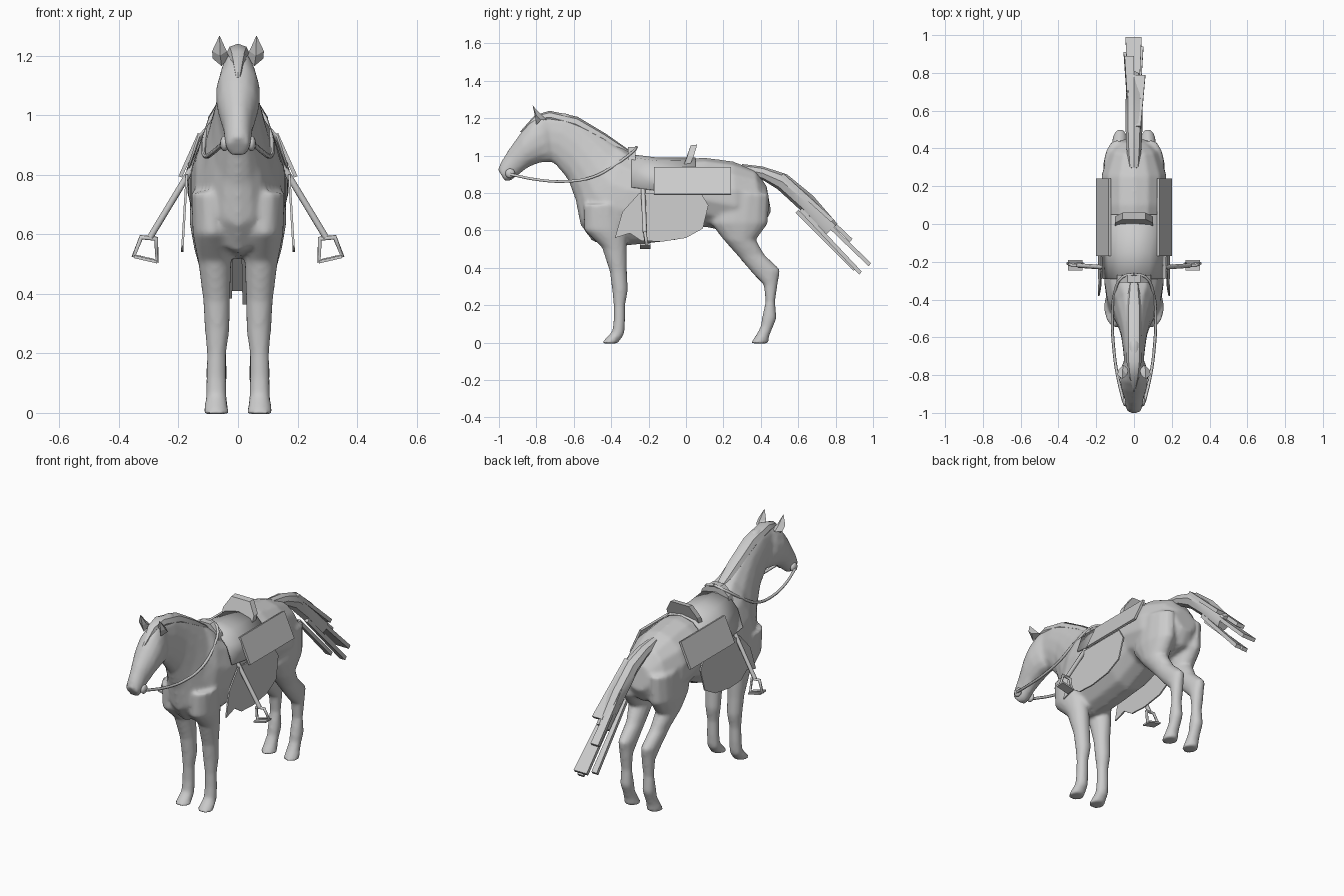
import bpy, bmesh, math
from mathutils import Vector

if "Cube" in bpy.data.objects:
    bpy.data.objects.remove(bpy.data.objects["Cube"])

grey = bpy.data.materials.new("plain grey")
grey.diffuse_color = (0.6, 0.6, 0.6, 1)
grey.use_nodes = True
grey.node_tree.nodes["Principled BSDF"].inputs["Base Color"].default_value = grey.diffuse_color


def finish(name, bm, smooth=True):
    bmesh.ops.recalc_face_normals(bm, faces=bm.faces)
    me = bpy.data.meshes.new(name)
    bm.to_mesh(me)
    bm.free()
    ob = bpy.data.objects.new(name, me)
    bpy.context.collection.objects.link(ob)
    me.materials.append(grey)
    if smooth:
        bpy.context.view_layer.objects.active = ob
        ob.select_set(True)
        bpy.ops.object.shade_smooth_by_angle(angle=math.radians(40))
        ob.select_set(False)
    return ob


def loft(bm, rings, cx=None, side=1, n=14):
    """Skin elliptical rings given as (y1, z1, y2, z2, half width, x)."""
    prev = None
    for i, r in enumerate(rings):
        a, b = Vector((0, r[0], r[1])), Vector((0, r[2], r[3]))
        x = r[5] * side if len(r) > 5 else 0
        mid, ax = (a + b) / 2, (b - a) / 2
        ring = []
        for k in range(n):
            t = 2 * math.pi * k / n
            ring.append(bm.verts.new(mid + ax * math.cos(t)
                        + Vector((x + r[4] * math.sin(t), 0, 0))))
        if prev:
            for k in range(n):
                bm.faces.new((prev[k], prev[(k + 1) % n], ring[(k + 1) % n], ring[k]))
        if i in (0, len(rings) - 1):
            bm.faces.new(ring)
        prev = ring


def slab(name, pts, offset):
    """Thin closed plate from a polygon, extruded by an offset vector."""
    bm = bmesh.new()
    f = bm.faces.new([bm.verts.new(p) for p in pts])
    ext = bmesh.ops.extrude_face_region(bm, geom=[f], use_keep_orig=True)
    vs = [v for v in ext["geom"] if isinstance(v, bmesh.types.BMVert)]
    bmesh.ops.translate(bm, verts=vs, vec=offset)
    return finish(name, bm, False)


def tube(name, pts, radius, kind='POLY', cyclic=False):
    cu = bpy.data.curves.new(name, 'CURVE')
    cu.dimensions = '3D'
    cu.bevel_depth = radius
    cu.bevel_resolution = 1
    cu.resolution_u = 4
    cu.use_fill_caps = True
    sp = cu.splines.new(kind)
    if kind == 'BEZIER':
        sp.bezier_points.add(len(pts) - 1)
        for p, q in zip(sp.bezier_points, pts):
            p.co = q
            p.handle_left_type = p.handle_right_type = 'AUTO'
    else:
        sp.points.add(len(pts) - 1)
        for p, q in zip(sp.points, pts):
            p.co = (*q, 1)
    sp.use_cyclic_u = cyclic
    cu.materials.append(grey)
    ob = bpy.data.objects.new(name, cu)
    bpy.context.collection.objects.link(ob)
    return ob


# Horse body: torso, neck, head and legs fused into one skin
bm = bmesh.new()
loft(bm, [(.455, .70, .43, .84, .07), (.41, .62, .37, .925, .13),
          (.27, .58, .25, .97, .175), (.10, .62, .10, .99, .172),
          (-.05, .55, -.05, .98, .17), (-.2, .53, -.2, .985, .165),
          (-.35, .515, -.28, 1.01, .16), (-.5, .54, -.33, 1.045, .145),
          (-.565, .63, -.37, 1.065, .115), (-.59, .76, -.45, 1.12, .09),
          (-.63, .87, -.54, 1.18, .07), (-.70, .955, -.64, 1.23, .058),
          (-.76, .98, -.75, 1.235, .05)])
loft(bm, [(-.69, .99, -.73, 1.235, .045), (-.72, .965, -.79, 1.22, .066),
          (-.78, .962, -.84, 1.175, .076), (-.84, .94, -.885, 1.12, .07),
          (-.90, .895, -.95, 1.03, .05), (-.93, .87, -.99, .965, .045),
          (-.965, .86, -1.005, .925, .04)])
for s in (-1, 1):
    loft(bm, [(-.55, .74, -.33, .74, .068, .09), (-.545, .6, -.32, .6, .065, .088),
              (-.45, .51, -.315, .5, .056, .078), (-.408, .38, -.315, .38, .046, .072),
              (-.395, .28, -.31, .28, .042, .07), (-.387, .2, -.325, .2, .033, .072),
              (-.387, .12, -.325, .12, .034, .073), (-.395, .06, -.33, .045, .036, .073),
              (-.455, -.004, -.365, -.004, .043, .073)], side=s)
    loft(bm, [(.16, .80, .445, .80, .07, .09), (.13, .64, .44, .64, .072, .092),
              (.20, .55, .375, .55, .06, .088), (.28, .46, .42, .47, .046, .078),
              (.355, .37, .505, .39, .042, .074), (.415, .31, .49, .31, .036, .072),
              (.425, .22, .477, .22, .031, .072), (.405, .13, .485, .13, .036, .072),
              (.40, .09, .46, .07, .033, .072), (.38, .05, .445, .035, .037, .073),
              (.345, -.004, .44, -.004, .043, .073)], side=s)
body = finish("horse_body", bm)
rm = body.modifiers.new("fuse", 'REMESH')
rm.mode = 'VOXEL'
rm.voxel_size = 0.011
rm.use_smooth_shade = True
sm = body.modifiers.new("soften", 'SMOOTH')
sm.iterations = 5
sm.factor = 0.5

# Mane ridge along the crest, with a forelock
bm = bmesh.new()
loft(bm, [(-.84, 1.13, -.89, 1.125, .008), (-.79, 1.18, -.81, 1.215, .03),
          (-.72, 1.17, -.73, 1.24, .04), (-.6, 1.13, -.58, 1.208, .042),
          (-.45, 1.06, -.43, 1.118, .04), (-.31, .99, -.29, 1.02, .025)], n=8)
finish("mane", bm)

# Tail: curved dock, then flat blunt locks
bm = bmesh.new()
loft(bm, [(.28, .90, .30, .955, .03), (.41, .87, .41, .942, .04),
          (.49, .82, .54, .90, .045), (.61, .71, .68, .785, .045),
          (.74, .57, .81, .635, .035)], n=8)
finish("tail_root", bm)
locks = [(-.045, .04, .60, .80, .99, .425), (-.005, .06, .52, .905, .79, .66),
         (-.055, -.02, .60, .71, .91, .40), (.015, .05, .62, .72, .94, .38),
         (-.05, .00, .58, .85, .89, .555)]
for i, (xa, xb, ya, za, yb, zb) in enumerate(locks):
    slab(f"tail_lock_{i + 1}", [(xa * .6, ya, za), (xb * .6, ya, za), (xb, yb, zb), (xa, yb, zb)],
         (0, -.014, -.016))

# Saddle: seat shell over the back, pommel and cantle
prof = [(-.168, .82), (-.135, .92), (-.08, .978), (0, .995), (.08, .978), (.135, .92), (.168, .82)]
bm = bmesh.new()
rows = [[bm.verts.new((x * k, y, z + dz)) for x, z in prof]
        for y, k, dz in ((-.29, 1, .012), (-.15, 1.02, -.006), (.05, 1.03, -.004))]
for a, b in zip(rows, rows[1:]):
    for k in range(6):
        bm.faces.new((a[k], a[k + 1], b[k + 1], b[k]))
seat = finish("saddle_seat", bm)
th = seat.modifiers.new("thickness", 'SOLIDIFY')
th.thickness = 0.008
slab("saddle_cantle", [(-.1, -.01, .955), (.1, -.01, .955), (.1, .005, .99), (.06, .025, 1.055),
                       (-.06, .025, 1.055), (-.1, .005, .99)], (0, .035, .004))
slab("saddle_pommel", [(-.10, -.31, .94), (.10, -.31, .94), (.085, -.31, 1.0), (.035, -.31, 1.045),
                       (-.035, -.31, 1.045), (-.085, -.31, 1.0)], (0, .04, 0))

for s, tag in ((-1, "left"), (1, "right")):
    # Ears
    bm = bmesh.new()
    tip = bm.verts.new((s * .062, -.82, 1.268))
    base = [bm.verts.new((s * x, y, z)) for x, y, z in
            ((.03, -.77, 1.195), (.055, -.80, 1.165), (.085, -.775, 1.19), (.055, -.745, 1.19))]
    mid = [bm.verts.new((s * x, y, z)) for x, y, z in
           ((.038, -.80, 1.215), (.06, -.805, 1.20), (.087, -.80, 1.215), (.06, -.77, 1.215))]
    for k in range(4):
        j = (k + 1) % 4
        bm.faces.new((base[k], base[j], mid[j], mid[k]))
        bm.faces.new((mid[k], mid[j], tip))
    bm.faces.new(base)
    finish(f"{tag}_ear", bm, False)

    # Saddle bag panel and lower saddle flap
    slab(f"{tag}_saddle_panel", [(s * .135, -.17, .94), (s * .135, .24, .94),
                                 (s * .2, .24, .795), (s * .2, -.17, .795)], (-s * .012, 0, -.004))
    flap = [(-.25, .8), (-.34, .70), (-.38, .56), (-.30, .585), (-.24, .545), (-.13, .54),
            (0, .56), (.09, .61), (.12, .735), (.08, .8)]
    slab(f"{tag}_saddle_flap", [(s * (.176 + .06 * (.8 - z)), y, z) for y, z in flap],
         (-s * .008, 0, 0))

    # Stirrup strap and stirrup
    tube(f"{tag}_stirrup_strap", [(s * .15, -.23, .83), (s * .295, -.22, .59)], .012)
    tube(f"{tag}_stirrup", [(s * .275, -.22, .585), (s * .325, -.22, .59), (s * .35, -.21, .528),
                            (s * .272, -.21, .51)], .009, cyclic=True)
    slab(f"{tag}_stirrup_tread", [(s * .35, -.245, .53), (s * .272, -.245, .512),
                                  (s * .272, -.19, .512), (s * .35, -.19, .53)], (0, 0, -.01))

    # Bit ring and rein
    bpy.ops.mesh.primitive_uv_sphere_add(segments=12, ring_count=8, radius=.026,
                                         location=(s * .045, -.94, .905))
    bit = bpy.context.object
    bit.name = f"{tag}_bit"
    bit.scale = (.6, 1, 1)
    bit.data.materials.append(grey)
    bpy.ops.object.shade_smooth()
    bit.select_set(False)
    tube(f"{tag}_rein", [(s * .055, -.94, .90), (s * .088, -.8, .872), (s * .108, -.65, .862),
                         (s * .115, -.5, .885), (s * .105, -.38, .95), (s * .06, -.28, 1.025),
                         (0, -.265, 1.045)], .008, 'BEZIER')
